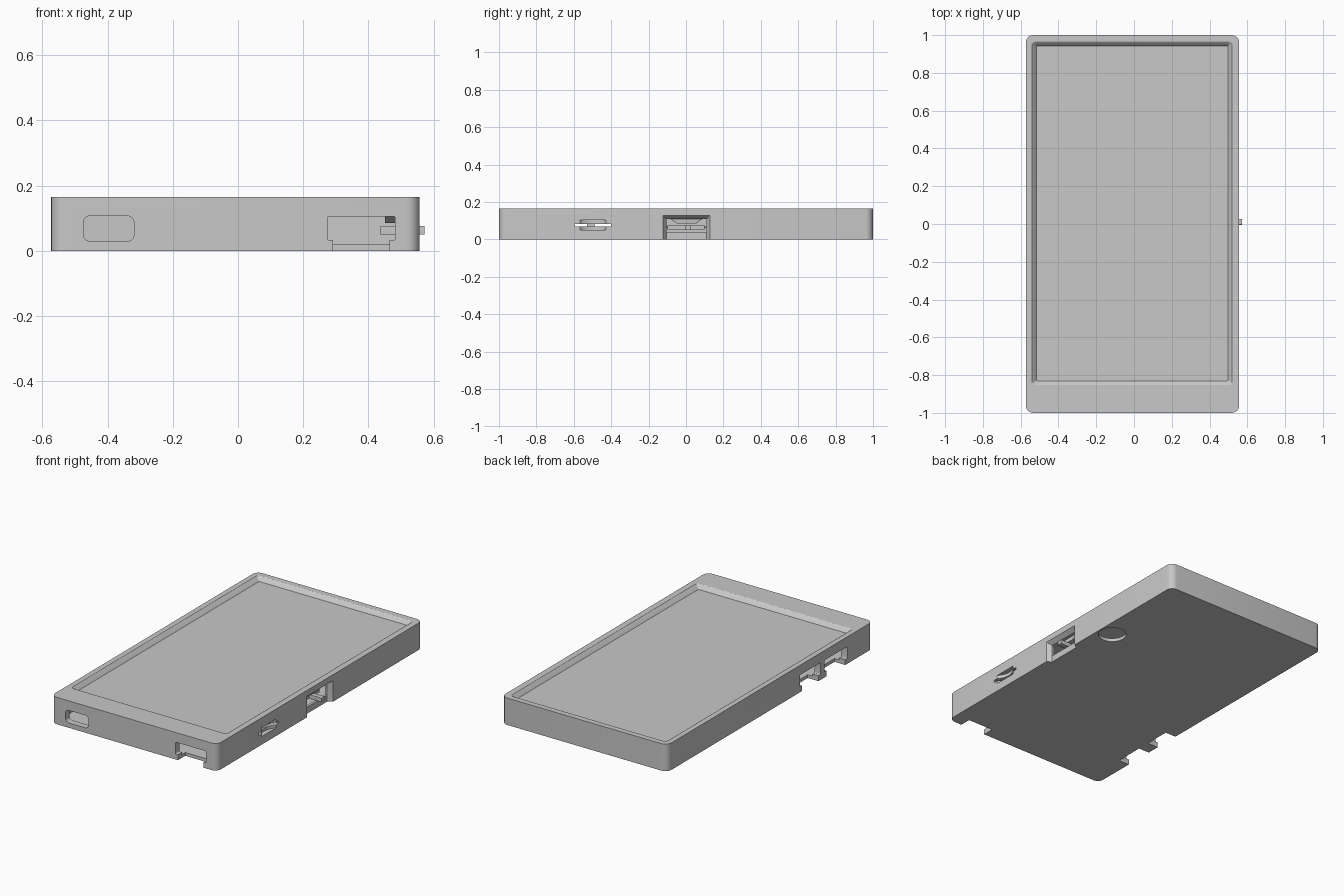
import bpy, bmesh, math

if "Cube" in bpy.data.objects:
    bpy.data.objects.remove(bpy.data.objects["Cube"])

grey = bpy.data.materials.new("plain grey")
grey.diffuse_color = (0.58, 0.58, 0.58, 1)
grey.use_nodes = True
grey.node_tree.nodes["Principled BSDF"].inputs["Base Color"].default_value = grey.diffuse_color

AXES = {
    "x": lambda u, v, w: (w, u, v),
    "y": lambda u, v, w: (u, w, v),
    "z": lambda u, v, w: (u, v, w),
}


def rounded_rect(u0, u1, v0, v1, r, seg=6):
    pts = []
    corners = [(u1 - r, v1 - r), (u0 + r, v1 - r), (u0 + r, v0 + r), (u1 - r, v0 + r)]
    for i, (cu, cv) in enumerate(corners):
        for k in range(seg + 1):
            a = math.pi / 2 * (i + k / seg)
            pts.append((cu + r * math.cos(a), cv + r * math.sin(a)))
    return pts


def loft(name, axis, sections):
    """Solid through rounded rectangles (u0, u1, v0, v1, radius, w)."""
    bm = bmesh.new()
    rings = []
    for *rect, w in sections:
        rings.append([bm.verts.new(AXES[axis](u, v, w)) for u, v in rounded_rect(*rect)])
    n = len(rings[0])
    for a, b in zip(rings, rings[1:]):
        for i in range(n):
            bm.faces.new((a[i], a[(i + 1) % n], b[(i + 1) % n], b[i]))
    bm.faces.new(rings[0])
    bm.faces.new(rings[-1])
    bmesh.ops.recalc_face_normals(bm, faces=bm.faces)
    return finish(name, bm)


def finish(name, bm):
    me = bpy.data.meshes.new(name)
    bm.to_mesh(me)
    bm.free()
    me.materials.append(grey)
    ob = bpy.data.objects.new(name, me)
    bpy.context.scene.collection.objects.link(ob)
    return ob


def block(name, axis, u0, u1, v0, v1, w0, w1, r=0.001):
    return loft(name, axis, [(u0, u1, v0, v1, r, w0), (u0, u1, v0, v1, r, w1)])


def cylinder(name, x, y, z0, z1, r):
    bm = bmesh.new()
    bmesh.ops.create_cone(bm, cap_ends=True, segments=48, radius1=r, radius2=r, depth=z1 - z0)
    bmesh.ops.translate(bm, verts=bm.verts, vec=(x, y, (z0 + z1) / 2))
    return finish(name, bm)


# Outer case
case = block("case", "z", -0.573, 0.557, -1, 1, 0, 0.166, 0.04)

cutters = [
    # Hollow inside, with a small step at the seam
    loft("cavity_cutter", "z", [
        (-0.532, 0.515, -0.96, 0.96, 0.02, 0.02),
        (-0.532, 0.515, -0.96, 0.96, 0.02, 0.065),
        (-0.534, 0.517, -0.962, 0.962, 0.02, 0.0655),
        (-0.534, 0.517, -0.962, 0.962, 0.02, 0.11)]),
    # Sloped screen recess
    loft("screen_cutter", "z", [
        (-0.517, 0.497, -0.83, 0.943, 0.004, 0.141),
        (-0.536, 0.515, -0.848, 0.96, 0.015, 0.163),
        (-0.541, 0.52, -0.854, 0.966, 0.02, 0.1665),
        (-0.541, 0.52, -0.854, 0.966, 0.02, 0.2)]),
    # Front ports
    block("front_left_port_cutter", "y", -0.474, -0.319, 0.03, 0.107, -1.1, -0.93, 0.02),
    block("front_right_port_cutter", "y", 0.274, 0.482, 0.033, 0.106, -1.1, -0.93, 0.005),
    block("front_right_notch_cutter", "y", 0.292, 0.465, -0.05, 0.05, -1.1, -0.93),
    # Switch opening: chamfered recess open at the bottom, window above
    loft("switch_recess_cutter", "x", [
        (-0.105, 0.11, -0.05, 0.109, 0.001, 0.53),
        (-0.125, 0.13, -0.05, 0.13, 0.001, 0.558),
        (-0.125, 0.13, -0.05, 0.13, 0.001, 0.6)]),
    block("switch_window_cutter", "x", -0.105, 0.11, 0.04, 0.109, 0.48, 0.56),
    # Card slot and its finger scoop
    block("card_slot_cutter", "x", -0.595, -0.4, 0.068, 0.083, 0.45, 0.6),
    cylinder("card_scoop_cutter", 0.625, -0.497, 0.05, 0.104, 0.098),
    # Round hole underneath
    cylinder("bottom_hole_cutter", 0.467, 0.36, -0.05, 0.03, 0.08),
]
# Two connector openings on the left side, stepped like the front one
for i, (y0, y1) in enumerate([(-0.49, -0.29), (-0.75, -0.53)]):
    cutters.append(block(f"left_port_cutter_{i}", "x", y0, y1, 0.033, 0.106, -0.7, -0.5, 0.005))
    cutters.append(block(f"left_notch_cutter_{i}", "x", y0 + 0.02, y1 - 0.02, -0.05, 0.05, -0.7, -0.5))

for c in cutters:
    c.hide_render = True
    m = case.modifiers.new(c.name, "BOOLEAN")
    m.operation = "DIFFERENCE"
    m.solver = "EXACT"
    m.object = c

# Bake the cuts and drop the cutters
deps = bpy.context.evaluated_depsgraph_get()
baked = bpy.data.meshes.new_from_object(case.evaluated_get(deps))
case.modifiers.clear()
case.data = baked
for c in cutters:
    bpy.data.objects.remove(c)

# Side switch: plate, lever and a tapered clip above it
block("switch_plate", "x", -0.1, 0.1, 0.05, 0.076, 0.437, 0.485)
block("switch_lever", "x", -0.004, 0.026, 0.05, 0.076, 0.48, 0.572)
loft("switch_clip", "z", [(0.45, 0.51, -0.05, 0.055, 0.002, 0.086),
                          (0.45, 0.51, -0.085, 0.09, 0.002, 0.111)])

# Smooth rounded corners, crisp edges
for ob in bpy.context.scene.objects:
    ob.select_set(True)
bpy.context.view_layer.objects.active = case
bpy.ops.object.shade_smooth_by_angle(angle=math.radians(30))
